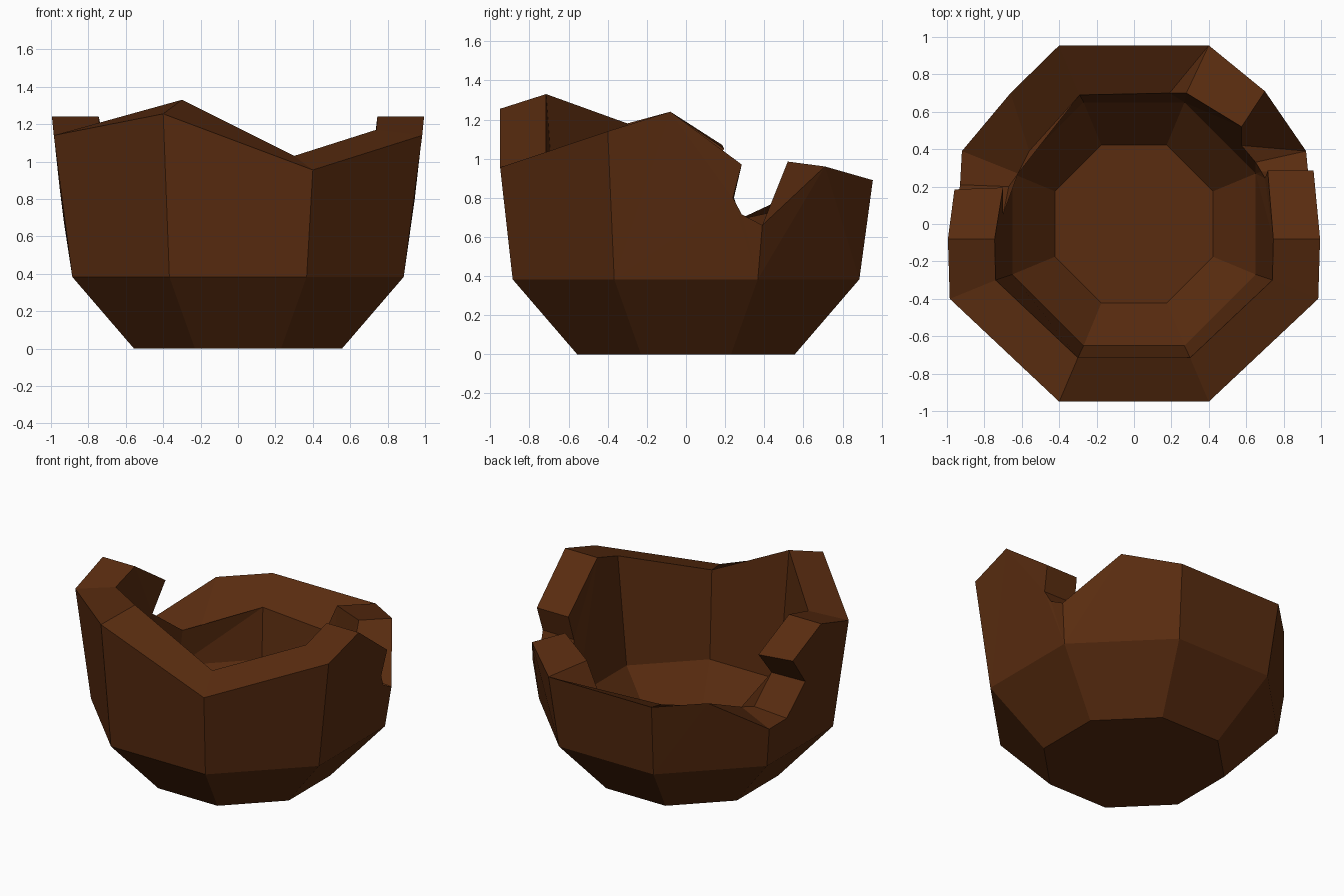
import bpy, bmesh, math

if "Cube" in bpy.data.objects:
    bpy.data.objects.remove(bpy.data.objects["Cube"])

# Broken rim: per octagon side, pairs of (outer point, inner point), counterclockwise from the right side
A, B = (.4, .955, .89), (-.92, .39, .66)
RIM = [
    # right side: peak, overhang and notch
    [((.985, -.4, 1.14), (.74, -.3, 1.17)), ((.995, -.08, 1.24), (.745, -.08, 1.24)),
     ((.96, .285, .97), (.715, .285, .97)), ((.945, .24, .8), (.7, .245, .8)),
     ((.93, .285, .715), (.68, .28, .7))],
    # back right shard
    [((.92, .39, .66), (.65, .33, .645)), ((.92, .39, .66), (.575, .42, .67)),
     ((.7, .71, .96), (.575, .52, .985))],
    # back
    [(A, (.28, .7, .94)), (A, (.19, .7, .74))],
    # back left
    [((-.4, .955, .89), (-.29, .69, .78)), ((-.66, .7, .89), (-.56, .39, .69))],
    # left side: notch, overhang and peak
    [(B, (-.62, .27, .69)), ((-.93, .21, .67), (-.67, .2, .68)),
     ((-.955, .04, .87), (-.7, .05, .87)), ((-.96, .185, 1.07), (-.7, .195, 1.05)),
     ((-.995, -.08, 1.24), (-.745, -.08, 1.24))],
    # front left, front, front right
    [((-.985, -.4, 1.14), (-.74, -.3, 1.18))],
    [((-.4, -.95, 1.255), (-.3, -.715, 1.33))],
    [((.4, -.95, .955), (.3, -.715, 1.03))],
]

bm = bmesh.new()
cache = {}


def vert(p):
    if p not in cache:
        cache[p] = bm.verts.new(p)
    return cache[p]


def face(vs):
    vs = list(dict.fromkeys(vs))
    if len(vs) > 2:
        bm.faces.new(vs)


def octagon(r, z):
    a = [math.radians(45 * i - 22.5) for i in range(8)]
    return [bm.verts.new((r * math.cos(t), r * math.sin(t), z)) for t in a]


# Outer and inner shells: a flat base, a sloped belt and walls up to the broken rim
for k, (r0, z0, r1, z1) in enumerate([(.602, 0, .959, .383), (.457, .17, .704, .435)]):
    low, mid = octagon(r0, z0), octagon(r1, z1)
    face(low)
    for i in range(8):
        j = (i + 1) % 8
        face([low[i], low[j], mid[j], mid[i]])
        top = [vert(p[k]) for p in RIM[i]] + [vert(RIM[j][0][k])]
        face([mid[i], mid[j]] + top[::-1])

# Broken edge joining both shells
edge = [p for side in RIM for p in side]
for (o0, i0), (o1, i1) in zip(edge, edge[1:] + edge[:1]):
    face([vert(o0), vert(o1), vert(i1), vert(i0)])

bmesh.ops.triangulate(bm, faces=[f for f in bm.faces if len(f.verts) > 4 and len(f.verts) != 8
                                 or len(f.verts) == 8 and f.calc_center_median().z > .3])
bmesh.ops.recalc_face_normals(bm, faces=bm.faces)
mesh = bpy.data.meshes.new("broken_pot")
bm.to_mesh(mesh)
bm.free()

# Brown clay
clay = bpy.data.materials.new("clay")
clay.diffuse_color = (.1, .025, .005, 1)
clay.use_nodes = True
clay.node_tree.nodes["Principled BSDF"].inputs["Base Color"].default_value = clay.diffuse_color
mesh.materials.append(clay)
bpy.context.collection.objects.link(bpy.data.objects.new("broken_pot", mesh))
